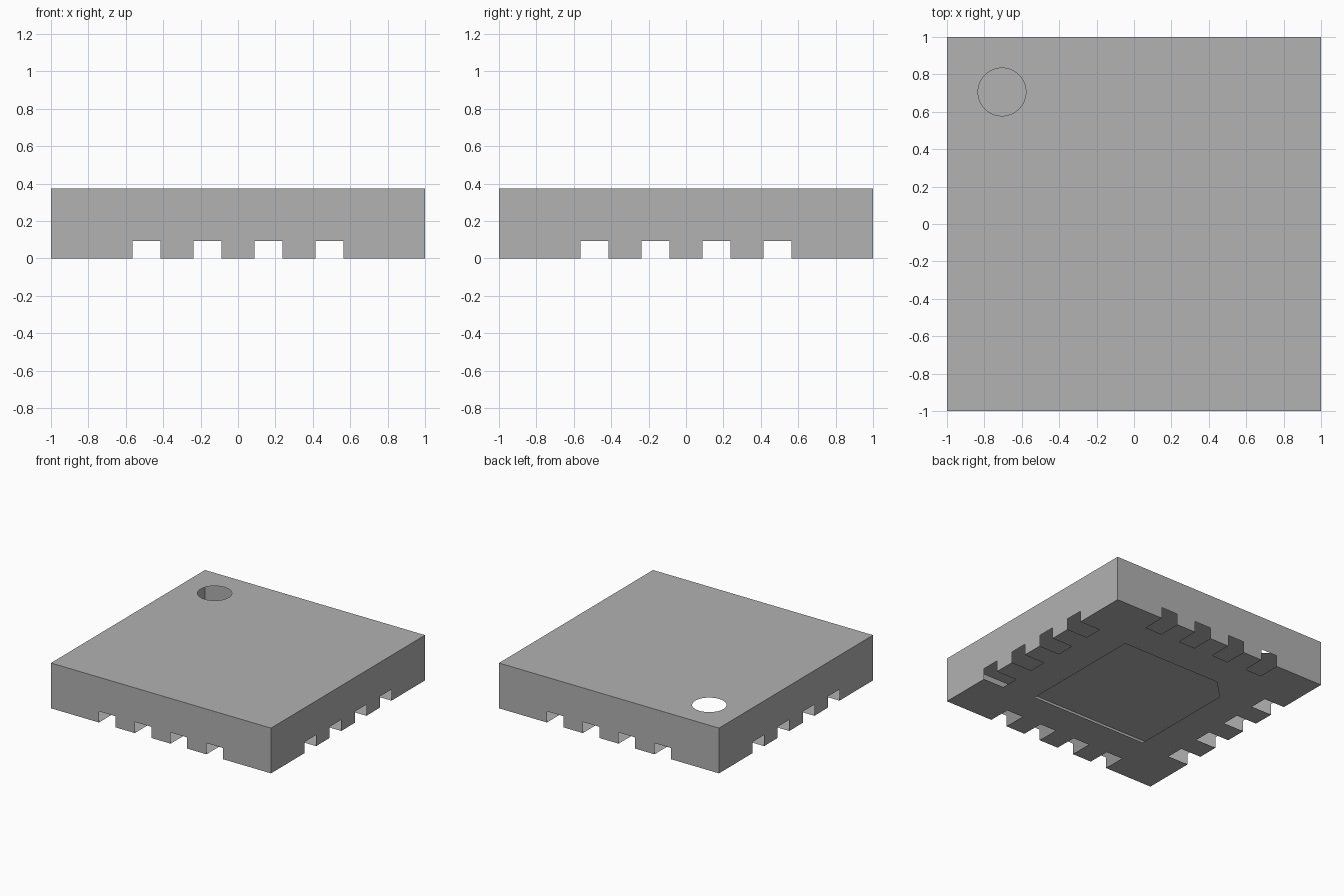
import bpy, bmesh
from math import cos, sin, pi
from mathutils import Matrix, Vector

HEIGHT = 0.372
NOTCH_CENTRES = [-0.489, -0.163, 0.163, 0.489]
NOTCH_HALF = 0.075
NOTCH_HEIGHT = 0.092
NOTCH_DEPTH = 0.187
PAD, CHAMFER = 0.53, 0.16

cube = bpy.data.objects.get("Cube")
if cube:
    bpy.data.objects.remove(cube, do_unlink=True)

grey = bpy.data.materials.new("mid_grey")
grey.use_nodes = True
colour = (0.445, 0.445, 0.445, 1)
grey.diffuse_color = colour
grey.node_tree.nodes["Principled BSDF"].inputs["Base Color"].default_value = colour


def comb(depth):
    """Straight edge from -1 to just before 1, stepping inward at each notch."""
    points = [(-1, 0)]
    for c in NOTCH_CENTRES:
        a, b = c - NOTCH_HALF, c + NOTCH_HALF
        points += [(a, 0), (a, depth), (b, depth), (b, 0)]
    return points


def sheet(name, loops, matrix, outward):
    """Fill an outline and its holes as a flat sheet, then place it."""
    bm = bmesh.new()
    for loop in loops:
        verts = [bm.verts.new((x, y, 0)) for x, y in loop]
        for i, v in enumerate(verts):
            bm.edges.new((verts[i - 1], v))
    bmesh.ops.triangle_fill(bm, edges=bm.edges[:], use_beauty=True, normal=(0, 0, 1))
    bm.transform(matrix)
    bm.normal_update()
    wrong = [f for f in bm.faces if f.normal.dot(Vector(outward)) < 0]
    bmesh.ops.reverse_faces(bm, faces=wrong)
    mesh = bpy.data.meshes.new(name)
    bm.to_mesh(mesh)
    bm.free()
    mesh.materials.append(grey)
    obj = bpy.data.objects.new(name, mesh)
    bpy.context.collection.objects.link(obj)
    return obj


# Top cover with the round marker opening
square = [(-1, -1), (1, -1), (1, 1), (-1, 1)]
circle = [(-0.706 + 0.128 * cos(2 * pi * i / 64), 0.706 + 0.128 * sin(2 * pi * i / 64))
          for i in range(64)]
sheet("top_cover", [square, circle], Matrix.Translation((0, 0, HEIGHT)), (0, 0, 1))

# Bottom cover: notched on all four edges, with a chamfered pad opening
outline = []
for k in range(4):
    turn = Matrix.Rotation(k * pi / 2, 2)
    outline += [turn @ Vector((u, v - 1)) for u, v in comb(NOTCH_DEPTH)]
pad = [(-PAD, -PAD), (PAD, -PAD), (PAD, PAD), (CHAMFER - PAD, PAD), (-PAD, PAD - CHAMFER)]
sheet("bottom_cover", [outline, pad], Matrix.Identity(4), (0, 0, -1))

# Side walls with terminal notches along the lower edge
wall = comb(NOTCH_HEIGHT) + [(1, 0), (1, HEIGHT), (-1, HEIGHT)]
stand = Matrix.Translation((0, -1, 0)) @ Matrix.Rotation(pi / 2, 4, 'X')
for k, side in enumerate(["front", "left", "back", "right"]):
    turn = Matrix.Rotation(k * pi / 2, 4, 'Z')
    sheet(side + "_wall", [wall], turn @ stand, turn @ Vector((0, -1, 0)))
